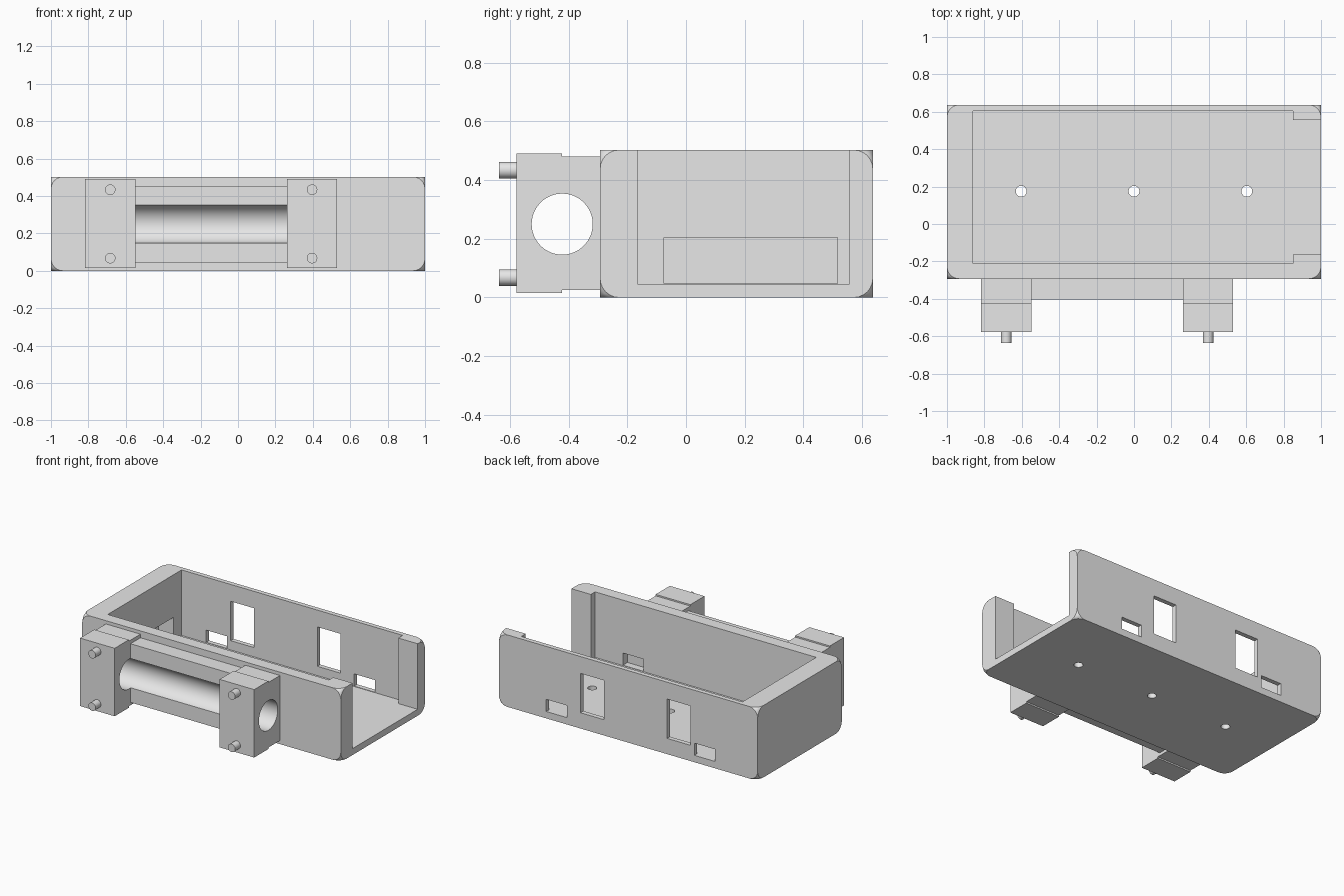
import bpy
import bmesh
import math
from mathutils import Matrix, Vector

if "Cube" in bpy.data.objects:
    bpy.data.objects.remove(bpy.data.objects["Cube"], do_unlink=True)

# Single grey plastic
grey = bpy.data.materials.new("plain_grey")
grey.use_nodes = True
grey.diffuse_color = (0.8, 0.8, 0.8, 1)
grey.node_tree.nodes["Principled BSDF"].inputs["Base Color"].default_value = (0.8, 0.8, 0.8, 1)


def add_object(name, bm):
    bmesh.ops.recalc_face_normals(bm, faces=bm.faces)
    mesh = bpy.data.meshes.new(name)
    bm.to_mesh(mesh)
    bm.free()
    mesh.materials.append(grey)
    obj = bpy.data.objects.new(name, mesh)
    bpy.context.collection.objects.link(obj)
    return obj


def box(name, xs, ys, zs, corner=0):
    bm = bmesh.new()
    bmesh.ops.create_cube(bm, size=1)
    for v in bm.verts:
        v.co = [r[0] if c < 0 else r[1] for c, r in zip(v.co, (xs, ys, zs))]
    if corner:
        bmesh.ops.bevel(bm, geom=bm.verts[:], offset=corner, segments=6,
                        profile=0.5, affect='VERTICES')
    return add_object(name, bm)


def prism(name, points, place, depth):
    """Extrude a flat outline; place maps outline coordinates to 3D."""
    bm = bmesh.new()
    face = bm.faces.new([bm.verts.new(place(a, b)) for a, b in points])
    new = bmesh.ops.extrude_face_region(bm, geom=[face])["geom"]
    bmesh.ops.translate(bm, vec=Vector(depth),
                        verts=[g for g in new if isinstance(g, bmesh.types.BMVert)])
    return add_object(name, bm)


def cylinder(name, centre, radius, length, axis, sides=48):
    turn = {'X': Matrix.Rotation(math.pi / 2, 4, 'Y'),
            'Y': Matrix.Rotation(math.pi / 2, 4, 'X'),
            'Z': Matrix.Identity(4)}[axis]
    bm = bmesh.new()
    bmesh.ops.create_cone(bm, cap_ends=True, segments=sides, radius1=radius,
                          radius2=radius, depth=length,
                          matrix=Matrix.Translation(centre) @ turn)
    return add_object(name, bm)


def cut(obj, cutters):
    """Subtract the cutters, keep the result as a plain mesh."""
    for c in cutters:
        c.hide_render = True
        mod = obj.modifiers.new("cut", 'BOOLEAN')
        mod.operation = 'DIFFERENCE'
        mod.solver = 'EXACT'
        mod.object = c
    graph = bpy.context.evaluated_depsgraph_get()
    mesh = bpy.data.meshes.new_from_object(obj.evaluated_get(graph))
    obj.modifiers.clear()
    obj.data = mesh
    for c in cutters:
        bpy.data.objects.remove(c, do_unlink=True)


# Tray with rounded corner points
FLOOR = 0.045
tray = box("tray", (-1, 1), (-0.293, 0.637), (0, 0.503), corner=0.065)

# Cavity, narrowing at the open end
cavity = [(-0.86, -0.21), (0.85, -0.21), (0.85, -0.163), (1.1, -0.163),
          (1.1, 0.556), (0.85, 0.556), (0.85, 0.605), (-0.86, 0.605)]
tools = [prism("cavity_cutter", cavity, lambda a, b: (a, b, FLOOR), (0, 0, 1))]

# Tall windows through the back wall
for x0, x1 in ((-0.48, -0.30), (0.19, 0.37)):
    tools.append(box("window_cutter", (x0, x1), (0.5, 0.8), (0.11, 0.385)))

# Low slots through the back wall, matching pockets inside the front wall
for x0, x1 in ((-0.67, -0.51), (0.475, 0.635)):
    for ys in ((0.5, 0.8), (-0.26, -0.1)):
        tools.append(box("slot_cutter", (x0, x1), ys, (FLOOR + 0.003, 0.133)))

# Pocket inside the closed end
tools.append(box("pocket_cutter", (-0.975, -0.7), (-0.075, 0.516), (FLOOR + 0.003, 0.205)))

# Mounting holes in the floor
for x in (-0.603, 0, 0.603):
    tools.append(cylinder("floor_hole_cutter", (x, 0.175, 0), 0.029, 0.3, 'Z', 32))
cut(tray, tools)
parts = [tray]

# Clamp blocks, bored lengthwise, with two pegs each
BORE = (0, -0.422, 0.25)
block_profile = [(-0.578, 0.015), (-0.422, 0.015), (-0.422, 0.025), (-0.285, 0.025),
                 (-0.285, 0.48), (-0.422, 0.48), (-0.422, 0.49), (-0.578, 0.49)]
for side, x0 in (("right", -0.817), ("left", 0.262)):
    block = prism(side + "_clamp_block", block_profile,
                  lambda a, b: (x0, a, b), (0.268, 0, 0))
    cut(block, [cylinder("bore_cutter", BORE, 0.104, 3, 'X', 64)])
    parts.append(block)
    for level, z in (("lower", 0.068), ("upper", 0.434)):
        parts.append(cylinder(f"{side}_{level}_peg", (x0 + 0.134, -0.602, z),
                              0.028, 0.07, 'Y', 32))

# Grooved bar between the blocks
bar = box("grooved_bar", (-0.555, 0.267), (-0.403, -0.285), (0.045, 0.455))
cut(bar, [cylinder("bore_cutter", BORE, 0.104, 3, 'X', 64)])
parts.append(bar)

# Smooth curved faces, keep edges sharp
bpy.ops.object.select_all(action='DESELECT')
for p in parts:
    p.select_set(True)
bpy.context.view_layer.objects.active = tray
bpy.ops.object.shade_smooth_by_angle(angle=math.radians(30))
